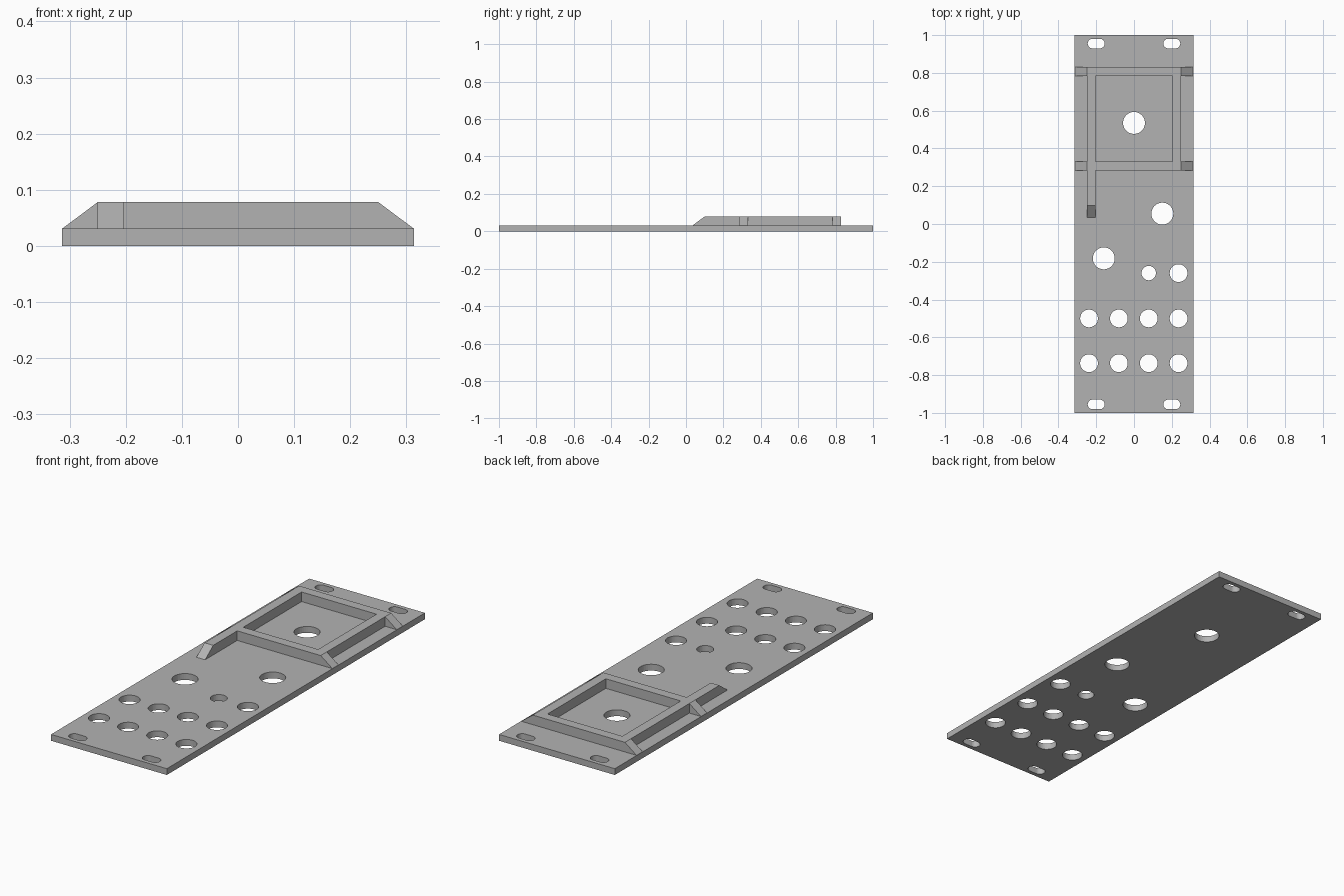
import bpy, bmesh, math
from mathutils import Vector

cube = bpy.data.objects.get("Cube")
if cube:
    bpy.data.objects.remove(cube, do_unlink=True)

HALF_X, BASE, TOP = 0.314, 0.031, 0.078   # plate half width, plate top, rib top
OUT, INN = 0.25, 0.203                    # frame outer and inner half widths

grey = bpy.data.materials.new("light grey")
grey.use_nodes = True
colour = (0.45, 0.45, 0.45, 1)
grey.diffuse_color = colour
grey.node_tree.nodes["Principled BSDF"].inputs["Base Color"].default_value = colour


def prism(name, points, sweep):
    """Extrude a closed outline along a sweep vector."""
    bm = bmesh.new()
    face = bm.faces.new([bm.verts.new(p) for p in points])
    moved = bmesh.ops.extrude_face_region(bm, geom=[face])["geom"]
    bmesh.ops.translate(bm, vec=Vector(sweep),
                        verts=[v for v in moved if isinstance(v, bmesh.types.BMVert)])
    bmesh.ops.recalc_face_normals(bm, faces=bm.faces)
    mesh = bpy.data.meshes.new(name)
    bm.to_mesh(mesh)
    bm.free()
    mesh.materials.append(grey)
    obj = bpy.data.objects.new(name, mesh)
    bpy.context.collection.objects.link(obj)
    return obj


def combine(target, others, operation):
    """Apply booleans, then remove the helper solids."""
    for other in others:
        mod = target.modifiers.new("combine", "BOOLEAN")
        mod.operation, mod.object, mod.solver = operation, other, "EXACT"
    bpy.context.view_layer.update()
    graph = bpy.context.evaluated_depsgraph_get()
    mesh = bpy.data.meshes.new_from_object(target.evaluated_get(graph))
    target.modifiers.clear()
    target.data = mesh
    for other in others:
        bpy.data.objects.remove(other, do_unlink=True)


def hole(x, y, r, stretch=0.0, n=40):
    """Round cutter, or a slot when stretched along x."""
    ring = []
    for i in range(n):
        a = 2 * math.pi * (i + 0.5) / n
        shift = math.copysign(stretch, math.cos(a))
        ring.append((x + shift + r * math.cos(a), y + r * math.sin(a), -0.1))
    return prism("hole_cutter", ring, (0, 0, 0.3))


# Base plate
plate = prism("base_plate", [(-HALF_X, -1, 0), (HALF_X, -1, 0),
                             (HALF_X, 1, 0), (-HALF_X, 1, 0)], (0, 0, BASE))

# Large and small round holes
cutters = [hole(0, 0.535, 0.058), hole(0.15, 0.055, 0.058), hole(-0.16, -0.182, 0.058),
           hole(0.078, -0.26, 0.038), hole(0.236, -0.26, 0.047)]
# Two rows of four holes
cutters += [hole(x, y, 0.047) for x in (-0.238, -0.08, 0.078, 0.236)
            for y in (-0.5, -0.737)]
# Corner mounting slots
cutters += [hole(x, y, 0.025, 0.02) for x in (-0.2, 0.2) for y in (-0.955, 0.955)]
combine(plate, cutters, "DIFFERENCE")


def cross_rail(name, y):
    """Rail across the plate with sloping ends beyond the frame."""
    return prism(name, [(-HALF_X + 0.001, y, BASE), (HALF_X - 0.001, y, BASE),
                        (OUT, y, TOP), (-OUT, y, TOP)], (0, OUT - INN, 0))


def side_rail(name, x, foot, crest):
    """Rail along the plate, sloping down at its front end."""
    return prism(name, [(x, foot, BASE), (x, 0.81, BASE),
                        (x, 0.81, TOP), (x, crest, TOP)], (OUT - INN, 0, 0))


# Raised frame
frame = cross_rail("raised_frame", 0.783)
combine(frame, [cross_rail("front_rail", 0.284),
                side_rail("left_rail", INN, 0.3, 0.3),
                side_rail("right_rail", -OUT, 0.035, 0.098)], "UNION")
